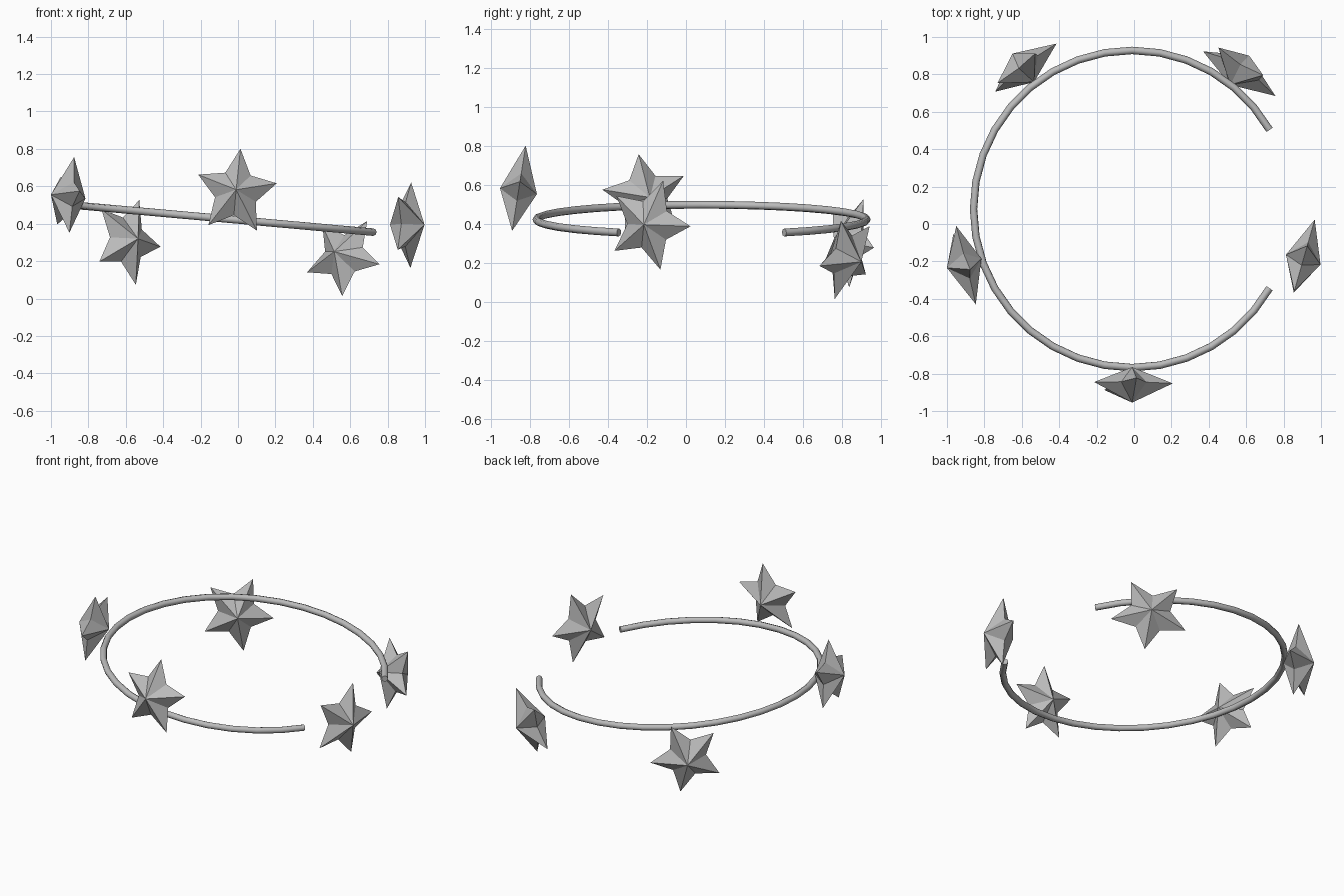
import bpy, bmesh
from math import sin, cos, radians, pi
from mathutils import Vector

cube = bpy.data.objects.get("Cube")
if cube:
    bpy.data.objects.remove(cube, do_unlink=True)

grey = bpy.data.materials.new("grey_metal")
grey.use_nodes = True
colour = (0.5, 0.5, 0.5, 1)
grey.diffuse_color = colour
grey.node_tree.nodes["Principled BSDF"].inputs["Base Color"].default_value = colour

# Open ring: a round tube along a slightly sloping arc with a gap on the left
CENTRE_X, CENTRE_Y, RADIUS, STEPS = -0.01, 0.08, 0.848, 30
curve = bpy.data.curves.new("ring", "CURVE")
curve.dimensions = "3D"
curve.bevel_depth = 0.02
curve.bevel_resolution = 2
curve.use_fill_caps = True
path = curve.splines.new("POLY")
path.points.add(STEPS)
for i, point in enumerate(path.points):
    a = radians(30 + 300 * i / STEPS)
    x = CENTRE_X + RADIUS * cos(a)
    point.co = (x, CENTRE_Y + RADIUS * sin(a), 0.42 - 0.09 * x, 1)
ring = bpy.data.objects.new("ring", curve)
bpy.context.collection.objects.link(ring)
curve.materials.append(grey)
bpy.ops.object.select_all(action="DESELECT")
ring.select_set(True)
bpy.context.view_layer.objects.active = ring
bpy.ops.object.convert(target="MESH")
bpy.ops.object.shade_smooth_by_angle(angle=radians(50))


def add_star(name, centre, azimuth, tilt, spin, width, height):
    """Five-pointed double pyramid facing outwards; spin is the angle of its top tip."""
    a, e = radians(azimuth), radians(tilt)
    normal = Vector((cos(a) * cos(e), sin(a) * cos(e), sin(e)))
    across = Vector((-sin(a), cos(a), 0))
    up = normal.cross(across)
    bm = bmesh.new()
    rim = []
    for i in range(10):
        t = radians(spin) + i * pi / 5
        size = 0.52 if i % 2 else 1
        rim.append(bm.verts.new((across * width * cos(t) + up * height * sin(t)) * size))
    front, back = (bm.verts.new(normal * d) for d in (0.096, -0.096))
    for i in range(10):
        p, q = rim[i], rim[(i + 1) % 10]
        bm.faces.new((front, p, q))
        bm.faces.new((back, q, p))
    mesh = bpy.data.meshes.new(name)
    bm.to_mesh(mesh)
    bm.free()
    mesh.materials.append(grey)
    star = bpy.data.objects.new(name, mesh)
    star.location = centre
    bpy.context.collection.objects.link(star)


# Five stars spaced around the ring, each turned a little differently
add_star("front_star", (-0.01, -0.86, 0.567), -90, 9, 84, 0.222, 0.238)
add_star("left_star", (0.905, -0.19, 0.395), -16, 0, 70, 0.222, 0.24)
add_star("back_left_star", (0.565, 0.822, 0.228), 57, -14, 120, 0.24, 0.222)
add_star("back_right_star", (-0.592, 0.835, 0.31), 127, -6, 116, 0.222, 0.242)
add_star("right_star", (-0.908, -0.21, 0.545), 195, 6, 80, 0.23, 0.216)
